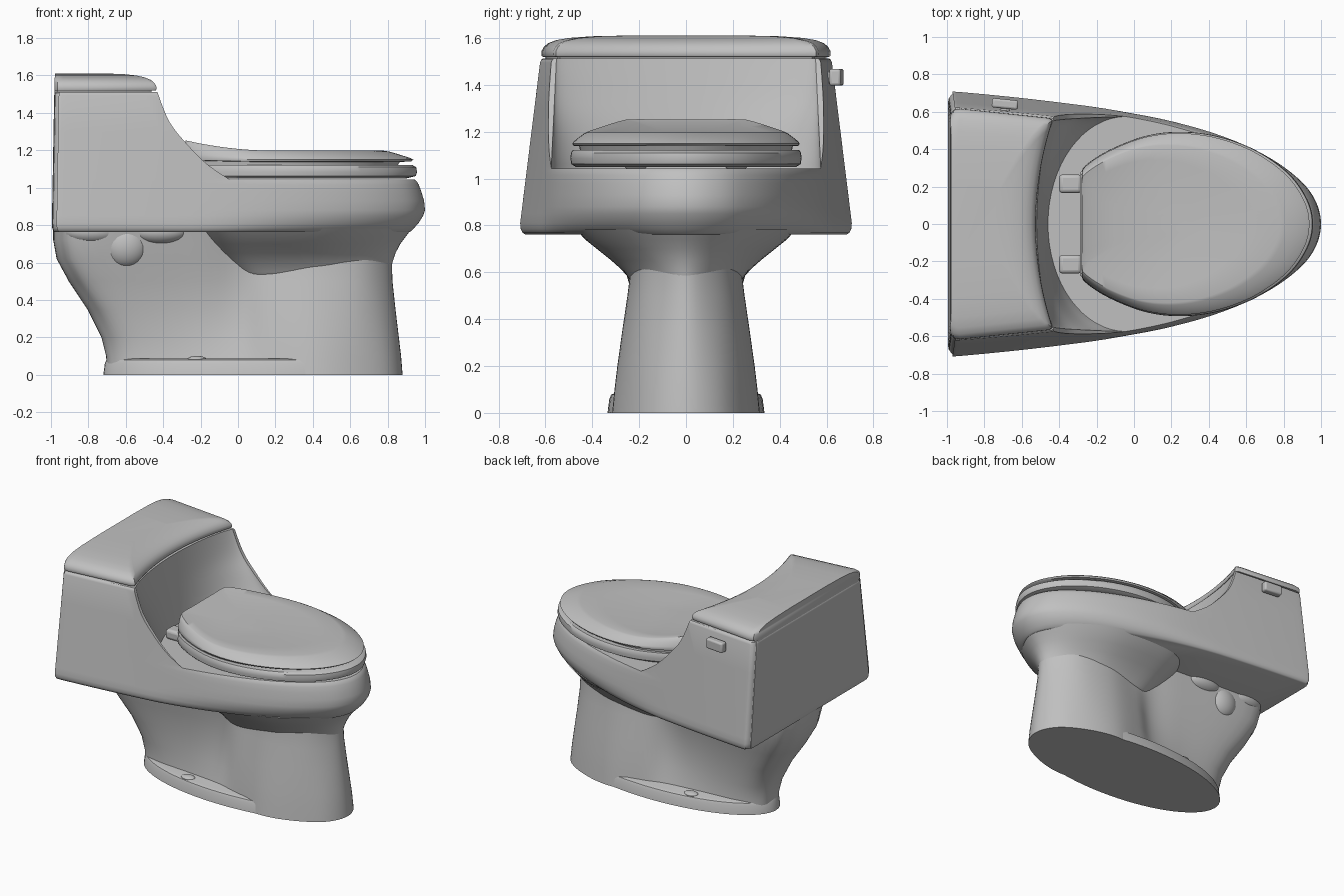
import bpy, bmesh, math
from mathutils import Vector

if "Cube" in bpy.data.objects:
    bpy.data.objects.remove(bpy.data.objects["Cube"])

ceramic = bpy.data.materials.new("grey ceramic")
ceramic.use_nodes = True
GREY = (0.53, 0.53, 0.53, 1)
ceramic.diffuse_color = GREY
ceramic.node_tree.nodes["Principled BSDF"].inputs["Base Color"].default_value = GREY


def lerp_table(table, v):
    """Linear interpolation in rows of (key, value)."""
    for (a, p), (b, q) in zip(table, table[1:]):
        if v <= b:
            return p + (q - p) * max(0, (v - a) / (b - a))
    return table[-1][1]


def spline(points, steps, closed=True):
    """Smooth curve through the points (Catmull-Rom)."""
    n, out = len(points), []
    pts = [Vector(p) for p in points]
    get = (lambda i: pts[i % n]) if closed else (lambda i: pts[min(max(i, 0), n - 1)])
    for i in range(n if closed else n - 1):
        a, b, c, d = (get(i + k) for k in (-1, 0, 1, 2))
        for s in range(steps):
            t = s / steps
            out.append(0.5 * (2 * b + (c - a) * t + (2 * a - 5 * b + 4 * c - d) * t * t
                              + (3 * b - a - 3 * c + d) * t ** 3))
    return out if closed else out + [pts[-1]]


def outline(half, steps=6):
    """Closed plan outline from a half outline that starts and ends on y = 0."""
    return spline(half + [(x, -y) for x, y in half[-2:0:-1]], steps)


def finish(obj, angle=40):
    if not obj.data.materials:
        obj.data.materials.append(ceramic)
    bpy.ops.object.select_all(action="DESELECT")
    obj.select_set(True)
    bpy.context.view_layer.objects.active = obj
    bpy.ops.object.shade_smooth_by_angle(angle=math.radians(angle))
    return obj


def loft(name, rings, angle=40):
    """Skin a stack of rings and cap both ends."""
    bm = bmesh.new()
    rows = [[bm.verts.new(p) for p in ring] for ring in rings]
    n = len(rows[0])
    for lo, hi in zip(rows, rows[1:]):
        for i in range(n):
            j = (i + 1) % n
            bm.faces.new((lo[i], lo[j], hi[j], hi[i]))
    bm.faces.new(rows[0][::-1])
    bm.faces.new(rows[-1])
    bmesh.ops.recalc_face_normals(bm, faces=bm.faces)
    mesh = bpy.data.meshes.new(name)
    bm.to_mesh(mesh)
    bm.free()
    obj = bpy.data.objects.new(name, mesh)
    bpy.context.collection.objects.link(obj)
    return finish(obj, angle)


def box(name, centre, size, bevel, turn=0):
    bpy.ops.mesh.primitive_cube_add(size=1, location=centre, rotation=(0, 0, turn))
    obj = bpy.context.object
    obj.name, obj.scale = name, size
    bpy.ops.object.transform_apply(location=False, rotation=False)
    mod = obj.modifiers.new("round", "BEVEL")
    mod.width, mod.segments = bevel, 3
    return finish(obj)


def ellipsoid(name, centre, size):
    bpy.ops.mesh.primitive_uv_sphere_add(segments=32, ring_count=16, radius=1, location=centre)
    obj = bpy.context.object
    obj.name, obj.scale = name, size
    return finish(obj)


# Tank and bowl skirt: one tapering plan outline, stacked upwards
plan = outline([(-0.995, 0), (-0.995, 0.35), (-0.994, 0.635), (-0.986, 0.676), (-0.965, 0.7), (-0.925, 0.705),
                (-0.5, 0.662), (0, 0.595), (0.3, 0.53), (0.55, 0.445), (0.75, 0.343), (0.9, 0.225),
                (0.975, 0.115), (1, 0)])
skirt = []
for z, nose, inset, pinch in [(0.762, 0.915, 0.03, 0.13), (0.768, 0.925, 0.015, 0.11), (0.785, 0.942, 0.003, 0.08),
                              (0.81, 0.965, 0, 0.045), (0.85, 0.99, 0, 0.01), (0.88, 1, 0, 0),
                              (0.93, 0.995, 0, 0), (0.98, 0.98, 0, 0), (1.015, 0.967, 0, 0.004),
                              (1.033, 0.957, 0, 0.014), (1.043, 0.945, 0, 0.03), (1.3, 0.945, 0, 0.03),
                              (1.495, 0.945, 0, 0.03), (1.507, 0.945, 0.005, 0.03), (1.512, 0.945, 0.015, 0.03)]:
    rise = max(0, z - 0.81)
    grow, back = 1 - 0.175 * rise - inset, 1 - 0.018 * rise - inset / 2
    skirt.append([(p.x * (nose if p.x > 0 else back),
                   p.y * grow * (1 - pinch * min(1, max(0, p.x + 0.2))), z) for p in plan])
body = loft("tank_and_bowl", skirt)

# Cutter: swept side wings with a hollow, wrapped tank front between them
sweep = [(1.043, -0.04), (1.06, -0.07), (1.13, -0.17), (1.23, -0.27), (1.35, -0.365), (1.51, -0.43), (1.6, -0.45)]


def hollow(z):
    u = (z - 1.043) / 0.467
    edge, mid, half = lerp_table(sweep, z), -0.46 - 0.06 * u, 0.575 - 0.022 * u
    arc = []
    for i in range(33):
        a = math.pi * (i / 32 - 0.5)
        s = 1 - math.cos(a) ** (1 + 0.6 * u)
        arc.append((mid + (edge - mid) * s, half * math.sin(a), z))
    return [(1.4, -0.9, z), (edge, -0.9, z)] + arc + [(edge, 0.9, z), (1.4, 0.9, z)]


fine = spline([(z, x) for z, x in sweep], 4, closed=False)
sweep = [(p.x, p.y) for p in fine]
cutter = loft("hollow_cutter", [hollow(z) for z, _ in sweep])
cutter.hide_render = True
cut = body.modifiers.new("hollow", "BOOLEAN")
cut.operation, cut.solver, cut.object = "DIFFERENCE", "EXACT", cutter
bpy.context.view_layer.objects.active = body
bpy.ops.object.modifier_apply(modifier="hollow")
bpy.data.objects.remove(cutter)
finish(body, 35)

# Bowl underside, swelling out of the pedestal
bowl = []
for z, xb, xf, w in [(0.48, 0.02, 0.78, 0.15), (0.505, -0.01, 0.8, 0.2), (0.55, -0.055, 0.815, 0.228),
                     (0.6, -0.1, 0.826, 0.262), (0.65, -0.14, 0.842, 0.318), (0.7, -0.18, 0.868, 0.38),
                     (0.74, -0.21, 0.898, 0.43), (0.782, -0.24, 0.93, 0.468)]:
    span = xf - xb
    ring = outline([(xb + span * f, w * g) for f, g in
                    [(0, 0), (0.04, 0.5), (0.15, 0.9), (0.36, 1), (0.6, 0.94), (0.8, 0.7), (0.94, 0.38), (1, 0)]])
    bowl.append([(p.x, p.y, z) for p in ring])
loft("bowl_underside", bowl)

# Pedestal: front column, waist and rear trapway in one skin
pedestal = []
for z, xb, hb, waist, col, xf in [(0, -0.7, 0.17, 0.24, 0.315, 0.88), (0.1, -0.705, 0.165, 0.22, 0.305, 0.872),
                                  (0.2, -0.73, 0.17, 0.195, 0.293, 0.86), (0.35, -0.805, 0.19, 0.18, 0.272, 0.842),
                                  (0.5, -0.905, 0.225, 0.182, 0.25, 0.826), (0.62, -0.97, 0.26, 0.2, 0.235, 0.822),
                                  (0.72, -0.988, 0.28, 0.22, 0.235, 0.83), (0.79, -0.988, 0.29, 0.24, 0.24, 0.84)]:
    ring = outline([(xb, 0), (xb + 0.03, hb * 0.6), (xb + 0.16, hb), (-0.25, (hb + waist) / 2), (0, waist),
                    (0.17, col * 0.88), (0.4, col), (0.62, col * 0.85), (xf - 0.07, col * 0.5), (xf, 0)])
    pedestal.append([(p.x, p.y, z) for p in ring])
loft("pedestal", pedestal)

# Foot flange with bolt caps, and the soft lumps of the trapway
foot = []
for z, inset in [(0, 0), (0.06, 0.008), (0.078, 0.016), (0.086, 0.035)]:
    foot.append([(0.08 + (0.8 - inset) * math.cos(a), (0.335 - inset) * math.sin(a), z)
                 for a in (math.tau * i / 72 for i in range(72))])
loft("foot", foot)
for side, label in ((1, "left"), (-1, "right")):
    ellipsoid(label + "_bolt_cap", (-0.22, side * 0.255, 0.085), (0.05, 0.035, 0.015))
    ellipsoid(label + "_trapway_lump", (-0.6, side * 0.21, 0.69), (0.12, 0.085, 0.12))
    for x in (-0.78, -0.42):
        ellipsoid(label + "_trapway_shoulder", (x, side * 0.22, 0.765), (0.15, 0.085, 0.07))
    box(label + "_hinge", (-0.34, side * 0.215, 1.075), (0.12, 0.1, 0.07), 0.02)

# Seat and dished lid share an egg outline with a straight back
egg = outline([(-0.28, 0), (-0.28, 0.14), (-0.28, 0.265), (-0.255, 0.315), (-0.13, 0.395), (0.06, 0.468),
               (0.25, 0.49), (0.45, 0.465), (0.65, 0.39), (0.82, 0.27), (0.92, 0.13), (0.95, 0)])


def egg_ring(z, size, lift=0, anchor=-0.27):
    """Egg scaled about the anchor, with its back end swept up by lift."""
    ring = []
    for p in egg:
        x = anchor + (p.x - anchor) * size
        ring.append((x, p.y * size, z + lift * max(0, (0.2 - x) / 0.48) ** 2))
    return ring


loft("seat", [egg_ring(*r) for r in [(1.05, 0.96), (1.062, 1), (1.085, 1.006), (1.11, 1.002), (1.122, 0.985)]])
loft("seat_lid", [egg_ring(*r) for r in [(1.115, 0.92, 0.01), (1.138, 0.93, 0.01), (1.14, 0.98, 0.01),
                                         (1.15, 0.99, 0.015), (1.158, 0.978, 0.03), (1.177, 0.93, 0.05),
                                         (1.193, 0.885, 0.055), (1.198, 0.86, 0.055), (1.193, 0.7, 0.055, -0.2),
                                         (1.187, 0.4, 0.05, 0), (1.185, 0.15, 0.05, 0.2)]])
box("hinge_bar", (-0.275, 0, 1.12), (0.03, 0.56, 0.07), 0.01)

# Tank lid: crowned slab with a hollow front edge
front = [(-0.525 + 0.09 * (y / 0.555) ** 2, y) for y in (0.555 * (i / 12 - 1) for i in range(25))]
slab = front + [(-0.455, 0.567), (-0.93, 0.617), (-0.965, 0.61), (-0.98, 0.585),
                (-0.98, -0.585), (-0.965, -0.61), (-0.93, -0.617), (-0.455, -0.567)]
loft("tank_lid", [[(-0.978 + (x + 0.978) * sx, y * sy, z) for x, y in slab]
                  for z, sx, sy in [(1.505, 0.95, 0.97), (1.519, 0.95, 0.97), (1.52, 0.99, 0.996),
                                    (1.528, 1, 1), (1.545, 0.995, 0.998), (1.562, 0.975, 0.983), (1.577, 0.94, 0.955),
                                    (1.59, 0.88, 0.9), (1.6, 0.8, 0.81), (1.607, 0.68, 0.65), (1.611, 0.5, 0.35)]])

# Flush lever
box("lever_stem", (-0.69, 0.615, 1.43), (0.05, 0.05, 0.05), 0.008, -0.1)
box("flush_lever", (-0.69, 0.642, 1.432), (0.14, 0.05, 0.072), 0.012, -0.1)
